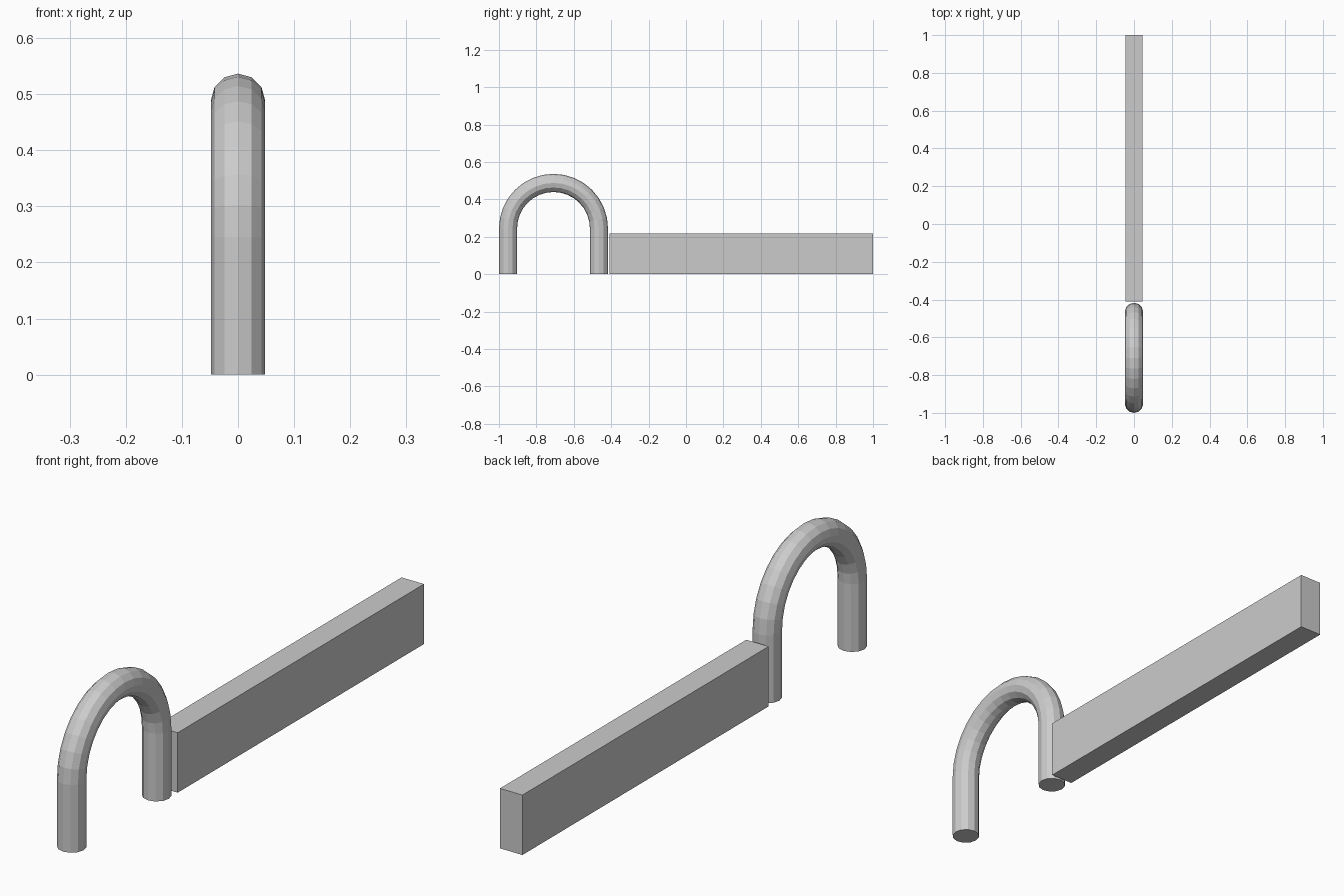
import bpy, bmesh, math
from mathutils import Vector

if "Cube" in bpy.data.objects:
    bpy.data.objects.remove(bpy.data.objects["Cube"])

grey = bpy.data.materials.new("grey")
grey.diffuse_color = (0.6, 0.6, 0.6, 1)
grey.use_nodes = True
grey.node_tree.nodes["Principled BSDF"].inputs["Base Color"].default_value = grey.diffuse_color


def finish(name, bm):
    bmesh.ops.recalc_face_normals(bm, faces=bm.faces)
    mesh = bpy.data.meshes.new(name)
    bm.to_mesh(mesh)
    bm.free()
    mesh.materials.append(grey)
    obj = bpy.data.objects.new(name, mesh)
    bpy.context.collection.objects.link(obj)
    return obj


# Arched tube: twelve-sided section swept up, over a half circle and down
SIDES, STEPS = 12, 16
TUBE_R, ARCH_R = 0.0485, 0.243
ARCH_Y, ARCH_Z = -0.7085, 0.245

# each path entry: centre and outward direction in the YZ plane
path = [(Vector((0, ARCH_Y - ARCH_R, 0)), Vector((0, -1, 0)))]
for i in range(STEPS + 1):
    a = math.pi * (1 - i / STEPS)
    out = Vector((0, math.cos(a), math.sin(a)))
    path.append((Vector((0, ARCH_Y, ARCH_Z)) + out * ARCH_R, out))
path.append((Vector((0, ARCH_Y + ARCH_R, 0)), Vector((0, 1, 0))))

bm = bmesh.new()
rings = []
for centre, out in path:
    ring = []
    for k in range(SIDES):
        t = math.tau * k / SIDES
        ring.append(bm.verts.new(centre + out * (TUBE_R * math.cos(t))
                                 + Vector((TUBE_R * math.sin(t), 0, 0))))
    rings.append(ring)
for r0, r1 in zip(rings, rings[1:]):
    for k in range(SIDES):
        n = (k + 1) % SIDES
        bm.faces.new((r0[k], r0[n], r1[n], r1[k]))
bm.faces.new(rings[0])
bm.faces.new(rings[-1])
finish("arched_tube", bm)

# Long rectangular bar behind the arch
X, Y0, Y1, H = 0.045, -0.409, 1.0, 0.217
bm = bmesh.new()
bmesh.ops.create_cube(bm, size=1)
bmesh.ops.scale(bm, vec=(2 * X, Y1 - Y0, H), verts=bm.verts)
bmesh.ops.translate(bm, vec=(0, (Y0 + Y1) / 2, H / 2), verts=bm.verts)
finish("long_bar", bm)
